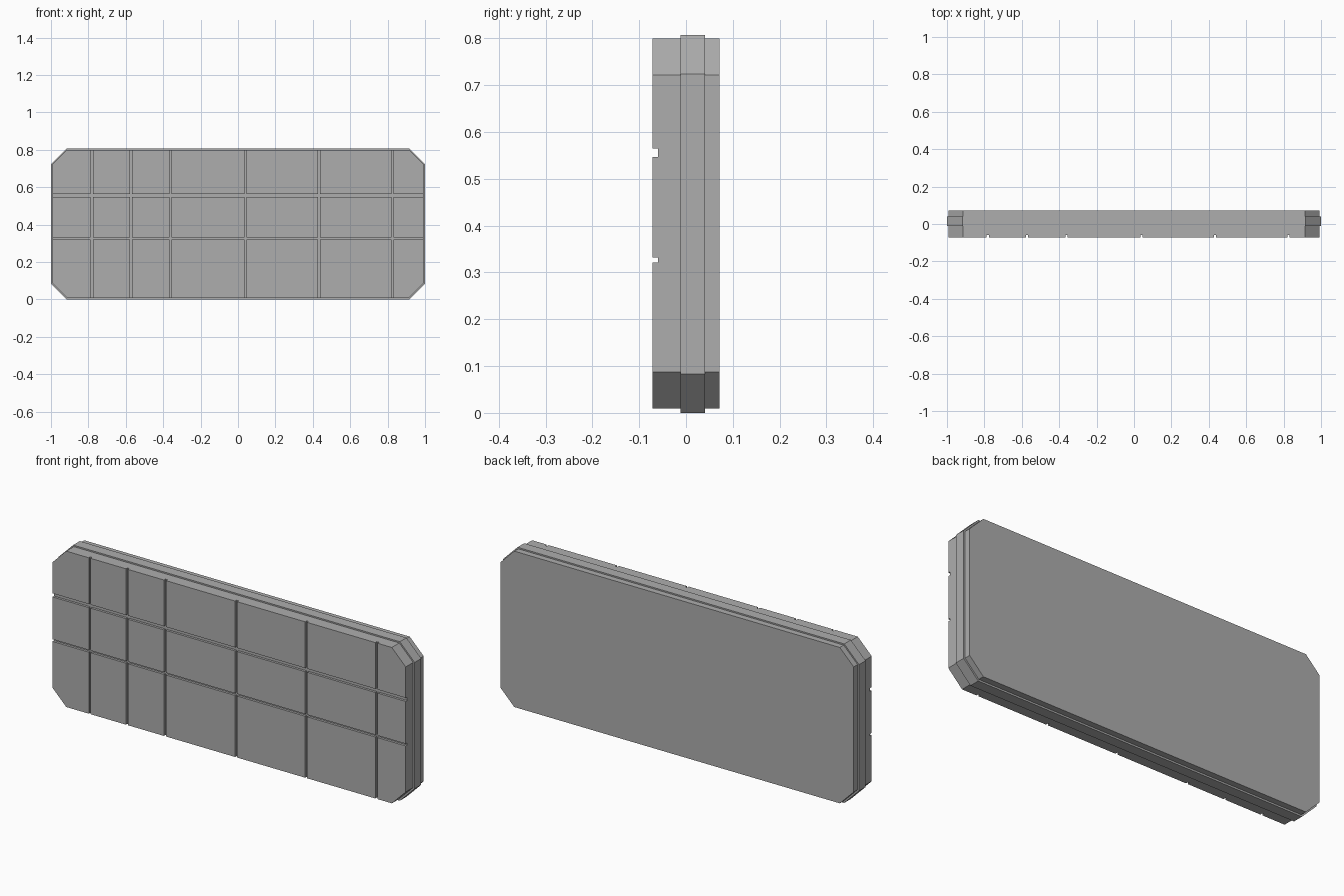
import bpy, bmesh

if "Cube" in bpy.data.objects:
    bpy.data.objects.remove(bpy.data.objects["Cube"])

FRONT, BACK = -0.072, 0.072
BAND = (-0.012, 0.041)
GROOVE_FLOOR = -0.06


def octagon(half_x, z0, z1, cut):
    """Rectangle in x/z with its corners cut off."""
    return [(half_x, z0 + cut), (half_x, z1 - cut), (half_x - cut, z1), (-half_x + cut, z1),
            (-half_x, z1 - cut), (-half_x, z0 + cut), (-half_x + cut, z0), (half_x - cut, z0)]


def finish(bm, name):
    bmesh.ops.recalc_face_normals(bm, faces=bm.faces)
    mesh = bpy.data.meshes.new(name)
    bm.to_mesh(mesh)
    bm.free()
    obj = bpy.data.objects.new(name, mesh)
    bpy.context.collection.objects.link(obj)
    return obj


def loft(name, sections):
    """Join matching x/z outlines placed at successive y depths."""
    bm = bmesh.new()
    rings = [[bm.verts.new((x, y, z)) for x, z in outline] for outline, y in sections]
    for a, b in zip(rings, rings[1:]):
        for i in range(len(a)):
            j = (i + 1) % len(a)
            bm.faces.new((a[i], a[j], b[j], b[i]))
    bm.faces.new(rings[0])
    bm.faces.new(rings[-1])
    return finish(bm, name)


def boxes(name, spans):
    """One mesh of separate boxes, each given as (x0, x1, z0, z1)."""
    bm = bmesh.new()
    y0, y1 = FRONT - 0.05, GROOVE_FLOOR
    for x0, x1, z0, z1 in spans:
        made = bmesh.ops.create_cube(bm, size=1)["verts"]
        bmesh.ops.scale(bm, vec=(x1 - x0, y1 - y0, z1 - z0), verts=made)
        bmesh.ops.translate(bm, vec=((x0 + x1) / 2, (y0 + y1) / 2, (z0 + z1) / 2), verts=made)
    return finish(bm, name)


# Stone slab with a slightly proud band around its edge
inner = octagon(0.992, 0.009, 0.8, 0.078)
outer = octagon(1.0, 0.0, 0.807, 0.083)
slab = loft("wall_slab", [(inner, FRONT), (inner, BAND[0]), (outer, BAND[0]),
                          (outer, BAND[1]), (inner, BAND[1]), (inner, BACK)])
stone = bpy.data.materials.new("dark_stone")
stone.diffuse_color = (0.42, 0.42, 0.42, 1)
stone.use_nodes = True
stone.node_tree.nodes["Principled BSDF"].inputs["Base Color"].default_value = stone.diffuse_color
slab.data.materials.append(stone)

# Tile joints cut into the front face
columns = [-0.782, -0.573, -0.36, 0.04, 0.433, 0.827]
w = 0.0055
cutters = [
    boxes("vertical_joint_cutter", [(x - w, x + w, -0.1, 0.9) for x in columns]),
    boxes("horizontal_joint_cutter", [(-1.1, 1.1, 0.321, 0.332), (-1.1, 1.1, 0.547, 0.565)]),
]
bpy.context.view_layer.objects.active = slab
for cutter in cutters:
    cutter.hide_render = True
    cutter.data.materials.append(stone)
    mod = slab.modifiers.new("joints", "BOOLEAN")
    mod.operation = "DIFFERENCE"
    mod.solver = "EXACT"
    mod.object = cutter
    bpy.ops.object.modifier_apply(modifier=mod.name)
    bpy.data.objects.remove(cutter)
